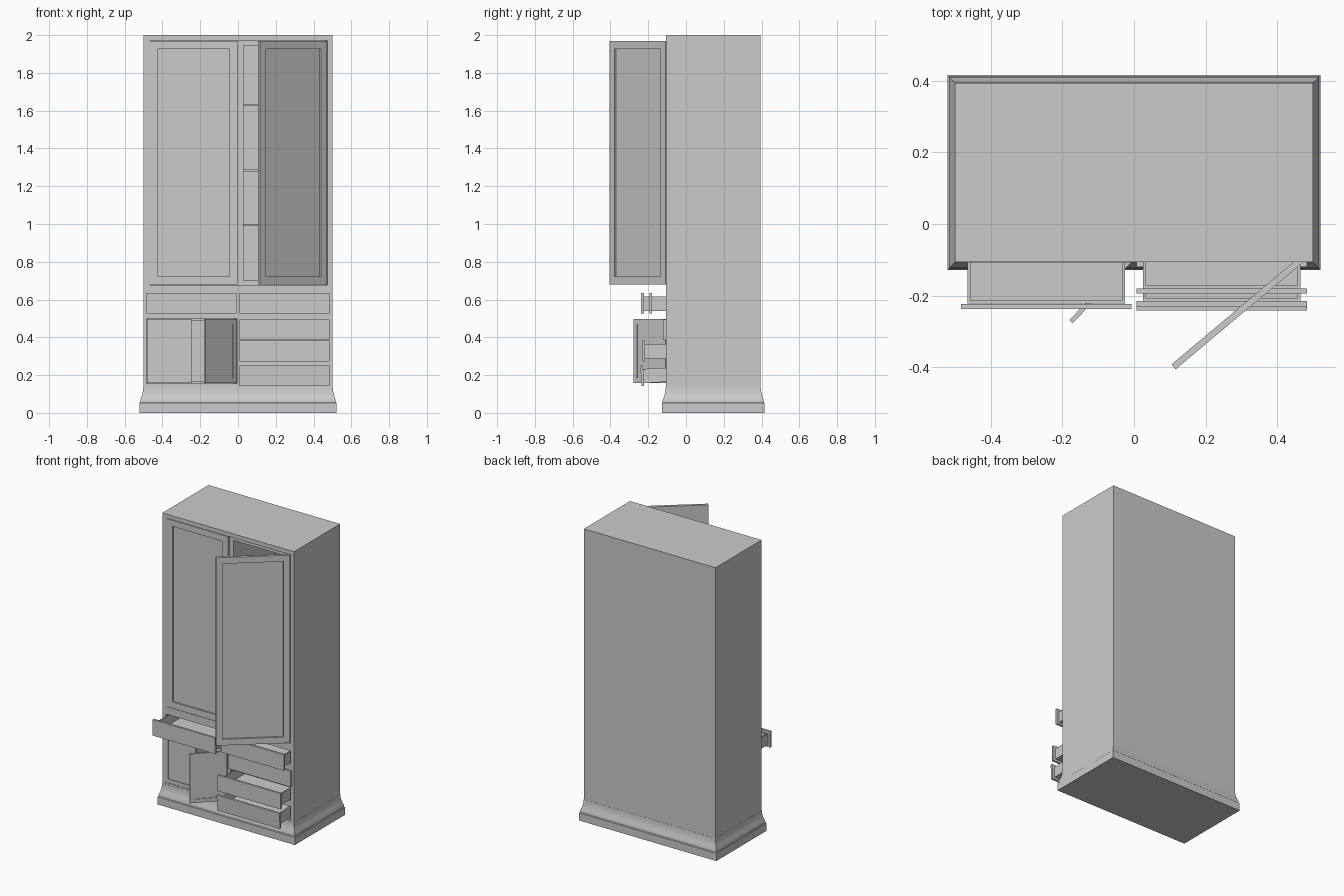
import bpy, bmesh, math
from mathutils import Vector

if "Cube" in bpy.data.objects:
    bpy.data.objects.remove(bpy.data.objects["Cube"])

FRONT = -0.106   # front plane of the carcass
BACK = 0.394


def finish(bm, name):
    bmesh.ops.recalc_face_normals(bm, faces=bm.faces)
    me = bpy.data.meshes.new(name)
    bm.to_mesh(me)
    bm.free()
    ob = bpy.data.objects.new(name, me)
    bpy.context.collection.objects.link(ob)
    return ob


def box_bm(lo, hi):
    bm = bmesh.new()
    bmesh.ops.create_cube(bm, size=1)
    for v in bm.verts:
        v.co = Vector([(lo[i] + hi[i]) / 2 + v.co[i] * (hi[i] - lo[i]) for i in range(3)])
    bm.normal_update()
    return bm


def box(name, x0, x1, y0, y1, z0, z1):
    return finish(box_bm((x0, y0, z0), (x1, y1, z1)), name)


def sink_face(bm, direction, margin, depth):
    # inset the face looking along direction and push it inwards
    d = Vector(direction)
    face = max(bm.faces, key=lambda f: f.normal.dot(d))
    bmesh.ops.inset_region(bm, faces=[face], thickness=margin)
    moved = bmesh.ops.extrude_face_region(bm, geom=[face])["geom"]
    bmesh.ops.translate(bm, verts=[g for g in moved if isinstance(g, bmesh.types.BMVert)],
                        vec=-d * depth)
    if face.is_valid:
        bmesh.ops.delete(bm, geom=[face], context='FACES')


def door(name, hinge_x, side, width, z0, z1, thick, margin, recess, angle=0):
    xs = sorted((0, side * width))
    bm = box_bm((xs[0], 0, z0), (xs[1], thick, z1))
    sink_face(bm, (0, -1, 0), margin, recess)
    ob = finish(bm, name)
    ob.location = (hinge_x, FRONT - 0.002, 0)
    ob.rotation_euler.z = math.radians(angle)
    return ob


def drawer(name, x0, x1, z0, z1, front_y, tilt=0):
    h = z1 - z0
    front = box(name + "_front", x0, x1, 0, 0.014, 0, h)
    bm = box_bm((x0 + 0.018, 0.0141, 0.015), (x1 - 0.018, 0.354, h - 0.018))
    sink_face(bm, (0, 0, 1), 0.012, h - 0.045)
    tray = finish(bm, name + "_tray")
    for ob in (front, tray):
        ob.location = (0, front_y, z0)
        ob.rotation_euler.x = math.radians(tilt)


# carcass with door rebates, cupboards and drawer slots cut out
body = box("cabinet_body", -0.5, 0.5, FRONT, BACK, 0.138, 2.0)
Y = FRONT - 0.05
drawer_rows = [(0.385, 0.495), (0.273, 0.382), (0.142, 0.25)]
cuts = [
    (-0.467, 0.474, Y, -0.089, 0.677, 1.972),
    (0.03, 0.447, Y, 0.37, 0.70, 1.945),
    (-0.447, -0.03, Y, 0.37, 0.70, 1.945),
    (-0.484, -0.006, Y, -0.093, 0.155, 0.499),
    (-0.468, -0.022, Y, 0.37, 0.166, 0.487),
    (-0.472, -0.018, Y, 0.33, 0.535, 0.625),
    (0.018, 0.472, Y, 0.33, 0.535, 0.625),
] + [(0.018, 0.472, Y, 0.33, a + 0.009, b - 0.008) for a, b in drawer_rows]
bpy.context.view_layer.objects.active = body
for c in cuts:
    cutter = box("cutter", *c)
    cutter.hide_render = True
    mod = body.modifiers.new("cut", 'BOOLEAN')
    mod.operation = 'DIFFERENCE'
    mod.solver = 'EXACT'
    mod.object = cutter
    bpy.ops.object.modifier_apply(modifier=mod.name)
    bpy.data.objects.remove(cutter)

# shelves in both tall compartments
for label, x0, x1 in (("left", -0.447, -0.03), ("right", 0.03, 0.447)):
    for i, z in enumerate((0.995, 1.285, 1.63)):
        box(f"{label}_shelf_{i}", x0, x1, -0.07, 0.37, z - 0.006, z + 0.006)

# moulded plinth: profile of (outward offset, height) swept round the footprint
profile = [(0.022, 0), (0.022, 0.052), (0.018, 0.056), (0.017, 0.066), (0.014, 0.077),
           (0.009, 0.09), (0.005, 0.106), (0.002, 0.124), (0.001, 0.142)]
bm = bmesh.new()
rings = []
for o, z in profile:
    rings.append([bm.verts.new((x, y, z)) for x, y in (
        (-0.5 - o, FRONT - o), (0.5 + o, FRONT - o), (0.5 + o, BACK + o), (-0.5 - o, BACK + o))])
for a, b in zip(rings, rings[1:]):
    for i in range(4):
        j = (i + 1) % 4
        bm.faces.new((a[i], a[j], b[j], b[i]))
bm.faces.new(rings[0])
# top closes against the body with a narrow ledge
inner = [bm.verts.new((x, y, 0.142)) for x, y in (
    (-0.5, FRONT), (0.5, FRONT), (0.5, BACK), (-0.5, BACK))]
for i in range(4):
    j = (i + 1) % 4
    bm.faces.new((rings[-1][i], rings[-1][j], inner[j], inner[i]))
plinth = finish(bm, "plinth")
bpy.ops.object.select_all(action='DESELECT')
plinth.select_set(True)
bpy.context.view_layer.objects.active = plinth
bpy.ops.object.shade_smooth_by_angle(angle=math.radians(35))

# tall doors: left closed, right swung open
door("left_tall_door", -0.466, 1, 0.464, 0.68, 1.97, 0.018, 0.06, 0.011)
door("right_tall_door", 0.472, -1, 0.464, 0.68, 1.97, 0.018, 0.06, 0.011, 40)

# small lower doors: left closed, right swung open
door("left_small_door", -0.482, 1, 0.235, 0.158, 0.496, 0.013, 0.036, 0.005)
door("right_small_door", -0.008, -1, 0.236, 0.158, 0.496, 0.013, 0.036, 0.005, 46)

# drawers pulled out by different amounts
drawer("upper_left_drawer", -0.484, -0.007, 0.525, 0.635, -0.237)
drawer("upper_right_drawer", 0.007, 0.484, 0.525, 0.635, -0.194)
for i, ((a, b), y, t) in enumerate(zip(drawer_rows, (-0.1205, -0.23, -0.236), (0, 0, 3))):
    drawer(f"lower_right_drawer_{i}", 0.007, 0.484, a, b, y, t)
